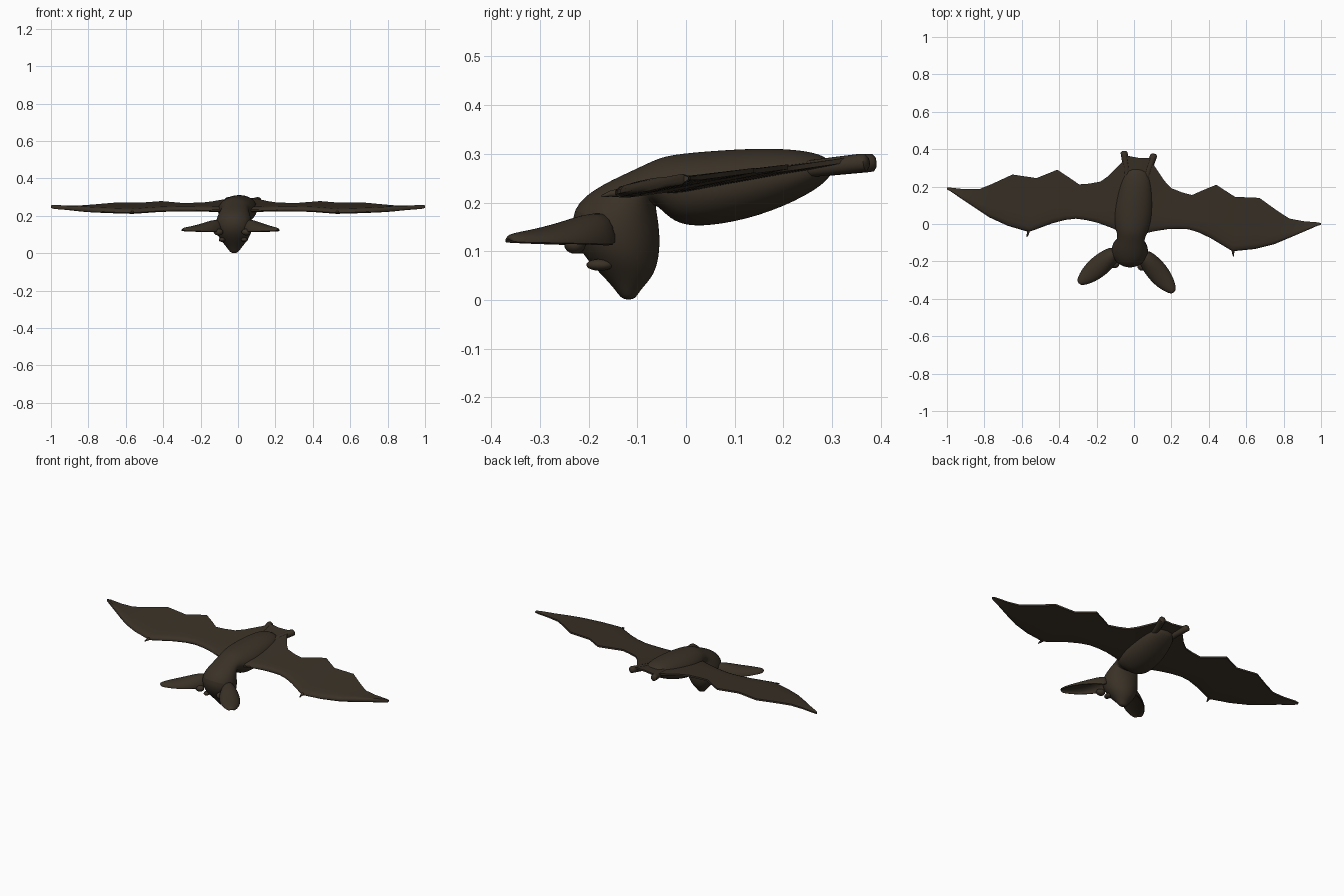
import bpy, bmesh, math
from mathutils import Matrix, Vector

if "Cube" in bpy.data.objects:
    bpy.data.objects.remove(bpy.data.objects["Cube"])

# one flat fur colour
fur = bpy.data.materials.new("dark_brown_fur")
fur.diffuse_color = (0.042, 0.031, 0.020, 1)
fur.use_nodes = True
fur.node_tree.nodes["Principled BSDF"].inputs["Base Color"].default_value = fur.diffuse_color

# the animal is turned a little about z
POSE = Matrix.Translation((-0.009, 0, 0)) @ Matrix.Rotation(math.radians(-5.4), 4, 'Z')


def finish(name, bm, subsurf=0, angle=50):
    bmesh.ops.recalc_face_normals(bm, faces=bm.faces)
    bmesh.ops.transform(bm, matrix=POSE, verts=bm.verts)
    me = bpy.data.meshes.new(name)
    bm.to_mesh(me)
    bm.free()
    me.materials.append(fur)
    ob = bpy.data.objects.new(name, me)
    bpy.context.collection.objects.link(ob)
    bpy.ops.object.select_all(action='DESELECT')
    ob.select_set(True)
    bpy.context.view_layer.objects.active = ob
    bpy.ops.object.shade_smooth_by_angle(angle=math.radians(angle))
    if subsurf:
        m = ob.modifiers.new("smooth", 'SUBSURF')
        m.levels = m.render_levels = subsurf
    return ob


def loft(name, rings, subsurf=0, angle=50):
    bm = bmesh.new()
    vs = [[bm.verts.new(p) for p in r] for r in rings]
    n = len(vs[0])
    for a, b in zip(vs, vs[1:]):
        for i in range(n):
            j = (i + 1) % n
            bm.faces.new((a[i], a[j], b[j], b[i]))
    bm.faces.new(vs[0])
    bm.faces.new(vs[-1][::-1])
    return finish(name, bm, subsurf, angle)


def tube(name, pts, seg=12, subsurf=0):
    # pts: (position, radius); rings perpendicular to the overall direction
    q = (Vector(pts[-1][0]) - Vector(pts[0][0])).to_track_quat('Z', 'Y')
    rings = []
    for p, r in pts:
        rings.append([Vector(p) + q @ Vector((r * math.cos(t), r * math.sin(t), 0))
                      for t in (2 * math.pi * i / seg for i in range(seg))])
    return loft(name, rings, subsurf)


def blob(name, centre, size):
    bm = bmesh.new()
    bmesh.ops.create_uvsphere(bm, u_segments=16, v_segments=10, radius=1)
    bmesh.ops.transform(bm, matrix=Matrix.Translation(centre) @ Matrix.Diagonal((*size, 1)),
                        verts=bm.verts)
    return finish(name, bm)


# body, neck, hanging head and snout: (belly y, z, back y, z, half width)
spine = [
    (.305, .255, .30, .290, .045), (.25, .213, .25, .309, .080),
    (.15, .170, .15, .313, .100), (.05, .150, .05, .307, .108),
    (-.015, .152, -.025, .300, .095), (-.048, .182, -.06, .291, .078),
    (-.066, .200, -.105, .268, .072), (-.058, .170, -.170, .240, .086),
    (-.052, .120, -.243, .192, .103), (-.057, .075, -.230, .108, .090),
    (-.070, .045, -.175, .053, .055), (-.095, .020, -.145, .020, .032),
    (-.105, .000, -.132, .000, .018),
]
rings = []
for y0, z0, y1, z1, rx in spine:
    ring = []
    for i in range(20):
        a = 2 * math.pi * i / 20
        c = (1 - math.cos(a)) / 2
        ring.append((rx * math.sin(a), y0 + (y1 - y0) * c, z0 + (z1 - z0) * c))
    rings.append(ring)
loft("body_and_head", rings, subsurf=2)

# wings and tail membrane: (x, leading y, trailing y)
stations = [
    (0, -.02, .355), (.07, -.045, .362), (.085, -.04, .325), (.112, -.03, .292),
    (.15, -.02, .245), (.19, -.010, .210), (.25, -.002, .193), (.303, 0, .184),
    (.36, -.012, .216), (.427, -.037, .251), (.533, -.088, .196), (.55, -.094, .197),
    (.663, -.072, .203), (.766, -.036, .143), (.833, 0, .108), (.909, .041, .101),
    (.985, .083, .102), (1.005, .091, .100),
]
# chord fraction and half thickness around the section
section = [(0, .004), (.03, .011), (.1, .014), (.3, .012), (.7, .008), (1, .005)]


def wing_ring(x, le, te, s):
    k = 1 if abs(x) < .9 else .8
    if abs(x) > 1:
        k = .5
    top, low = [], []
    for c, h in section:
        y = le + (te - le) * c
        z = .22 + (y + .094) * .155
        top.append((s * x, y, z + h * k))
        low.append((s * x, y, z - h * k))
    return top + low[::-1]


loft("wings", [wing_ring(*p, -1) for p in stations[:0:-1]] +
     [wing_ring(*p, 1) for p in stations], angle=45)

# cupped ears: (distance, half width, height), opening downwards
ear = [(0, .035, .070), (.05, .050, .068), (.09, .057, .058), (.13, .059, .046),
       (.175, .055, .035), (.215, .045, .027), (.25, .030, .021), (.272, .014, .015)]
for s, side in ((1, "right"), (-1, "left")):
    rings = []
    for d, w, h in ear:
        base = Vector((.066 + .70 * d, -.150 - .71 * d, .110 + .03 * d))
        across = Vector((.71, .70, 0))
        arc = [math.pi * i / 10 for i in range(11)]
        ring = [base + across * w * math.cos(a) + Vector((0, 0, h * math.sin(a))) for a in arc]
        ring += [base + across * w * .85 * math.cos(a) + Vector((0, 0, h * .6 * math.sin(a)))
                 for a in arc[::-1]]
        rings.append([(s * p.x, p.y, p.z) for p in ring])
    loft(side + "_ear", rings, subsurf=1, angle=80)

    blob(side + "_inner_ear_lobe", (s * .075, -.222, .113), (.026, .022, .018))
    blob(side + "_eye", (s * .060, -.172, .072), (.018, .028, .012))

    # legs with blunt feet
    tube(side + "_leg", [((s * .045, .20, .262), .016), ((s * .060, .30, .274), .018),
                         ((s * .077, .365, .281), .019), ((s * .081, .378, .282), .018),
                         ((s * .082, .384, .283), .010)])

    # thumb claw on the leading edge
    tube(side + "_thumb", [((s * .550, -.085, .22), .009), ((s * .551, -.105, .218), .006),
                           ((s * .555, -.122, .213), .002)], seg=8)
